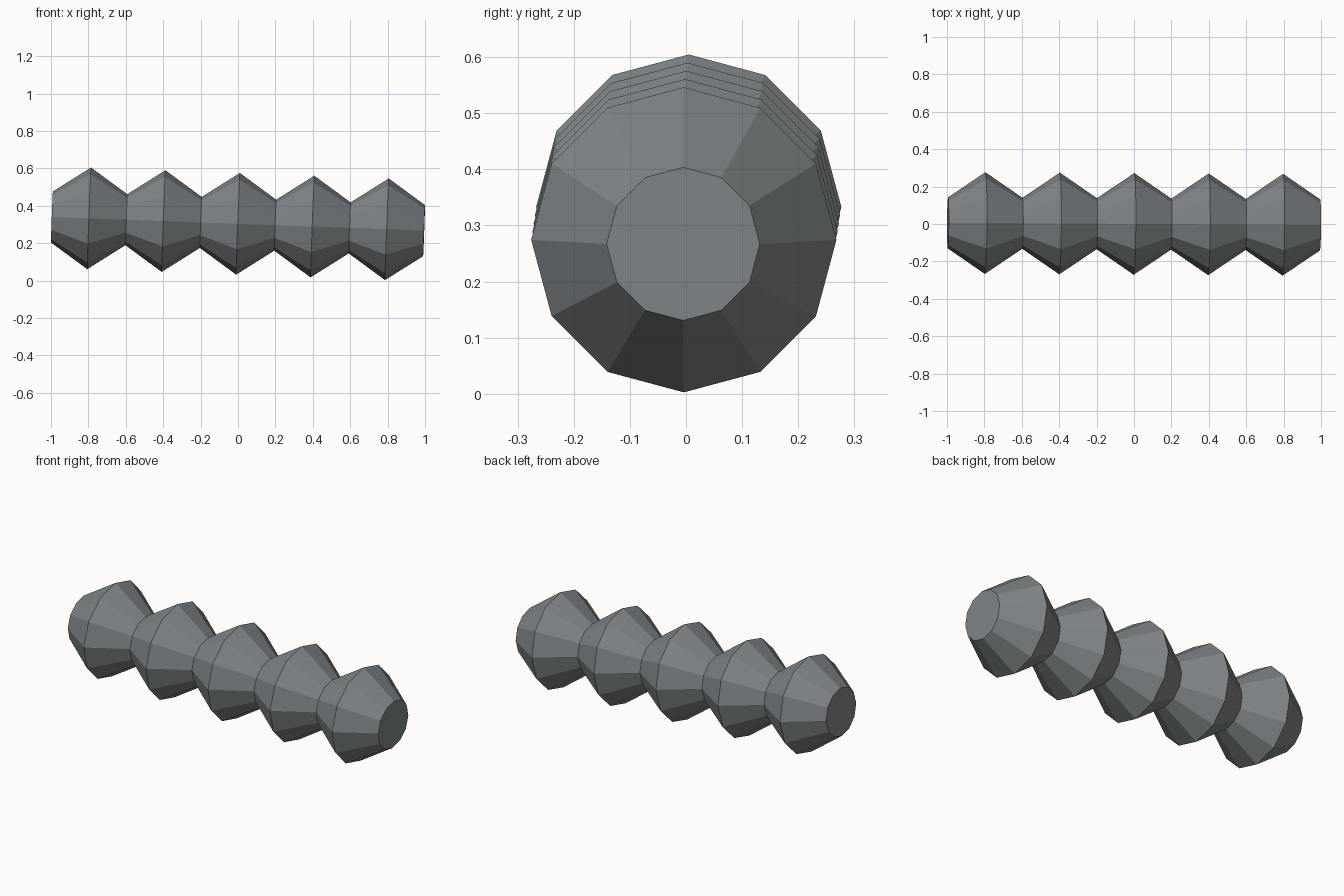
import bpy, bmesh
from math import sin, cos, pi
from mathutils import Vector

if "Cube" in bpy.data.objects:
    bpy.data.objects.remove(bpy.data.objects["Cube"])

SIDES, BULGES = 12, 5
R_NECK, R_PEAK = 0.1365, 0.272
left, right = Vector((-0.995, 0.006, 0.34)), Vector((0.995, -0.005, 0.267))

# Cross-section axes of the slightly tilted rod
axis = (right - left).normalized()
side = Vector((0, 0, 1)).cross(axis).normalized()
up = axis.cross(side)

bm = bmesh.new()


def ring(t, r):
    c = left.lerp(right, t)
    return [bm.verts.new(c + r * (cos(a) * side + sin(a) * up))
            for a in (2 * pi * i / SIDES for i in range(SIDES))]


# Alternating narrow and wide rings
n = 2 * BULGES
rings = [ring(k / n, R_PEAK if k % 2 else R_NECK) for k in range(n + 1)]
for a, b in zip(rings, rings[1:]):
    for i in range(SIDES):
        j = (i + 1) % SIDES
        bm.faces.new((a[i], a[j], b[j], b[i]))

# Flat end caps
bm.faces.new(rings[0][::-1])
bm.faces.new(rings[-1])
bmesh.ops.recalc_face_normals(bm, faces=bm.faces)

mesh = bpy.data.meshes.new("ribbed_rod")
bm.to_mesh(mesh)
bm.free()

# Dark slate grey
mat = bpy.data.materials.new("dark_grey")
mat.diffuse_color = (0.215, 0.235, 0.245, 1)
mat.use_nodes = True
mat.node_tree.nodes["Principled BSDF"].inputs["Base Color"].default_value = mat.diffuse_color
mesh.materials.append(mat)
bpy.context.collection.objects.link(bpy.data.objects.new("ribbed_rod", mesh))
